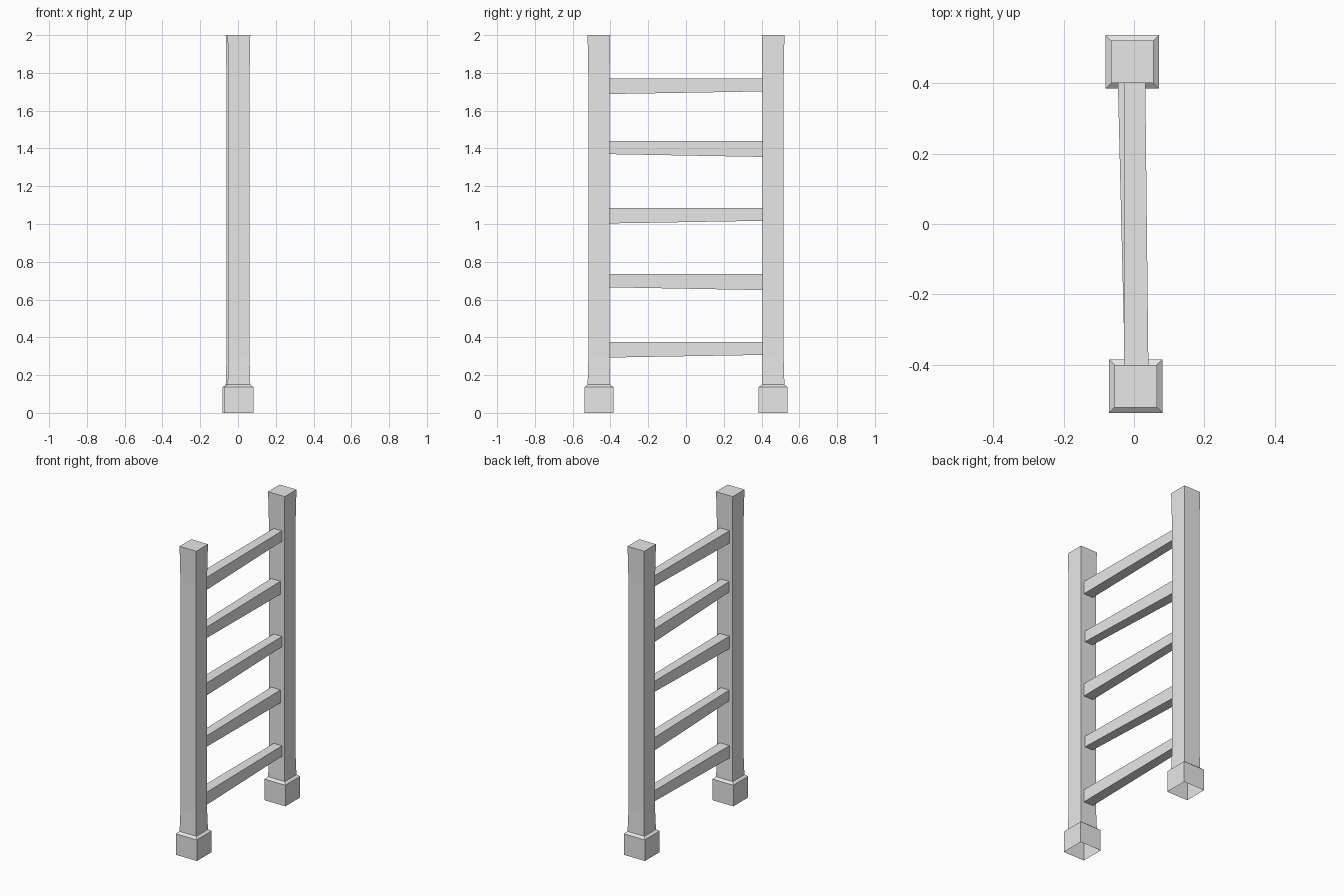
import bpy
import bmesh

cube = bpy.data.objects.get("Cube")
if cube:
    bpy.data.objects.remove(cube, do_unlink=True)

grey = bpy.data.materials.new("plain_grey")
grey.use_nodes = True
grey.diffuse_color = (0.8, 0.8, 0.8, 1)
grey.node_tree.nodes["Principled BSDF"].inputs["Base Color"].default_value = (0.8, 0.8, 0.8, 1)


def loft(name, rings, cap_start=True):
    """Skin a list of four-cornered rings into one flat-shaded part."""
    bm = bmesh.new()
    loops = [[bm.verts.new(p) for p in ring] for ring in rings]
    for a, b in zip(loops, loops[1:]):
        for i in range(4):
            j = (i + 1) % 4
            bm.faces.new((a[i], a[j], b[j], b[i]))
    bm.faces.new(loops[-1])
    if cap_start:
        bm.faces.new(loops[0][::-1])
    bmesh.ops.recalc_face_normals(bm, faces=bm.faces)
    mesh = bpy.data.meshes.new(name)
    bm.to_mesh(mesh)
    bm.free()
    mesh.materials.append(grey)
    obj = bpy.data.objects.new(name, mesh)
    bpy.context.collection.objects.link(obj)
    return obj


def square(x, y, z, r):
    return [(x - r, y - r, z), (x + r, y - r, z), (x + r, y + r, z), (x - r, y + r, z)]


def rung_end(y, x0, x1, z0, z1):
    return [(x0, y, z0), (x1, y, z0), (x1, y, z1), (x0, y, z1)]


# Posts with block feet, hollow underneath and flaring a little at both ends
post_profile = [(0, 0.076), (0.137, 0.076), (0.15, 0.06),
                (0.29, 0.056), (1.77, 0.056), (2.0, 0.06)]
for name, side in (("front_post", -1), ("back_post", 1)):
    rings = [square(-0.005 * side, 0.461 * side, z, r) for z, r in post_profile]
    loft(name, rings, cap_start=False)

# Rungs with level tops, their thick end alternating from front to back
for i, top in enumerate((0.375, 0.735, 1.085, 1.44, 1.77)):
    if i % 2 == 0:
        front = rung_end(-0.41, -0.028, 0.041, top - 0.082, top)
        back = rung_end(0.41, -0.027, 0.032, top - 0.068, top)
    else:
        front = rung_end(-0.41, -0.026, 0.033, top - 0.07, top)
        back = rung_end(0.41, -0.046, 0.021, top - 0.085, top)
    loft(f"rung_{i + 1}", [front, back])
